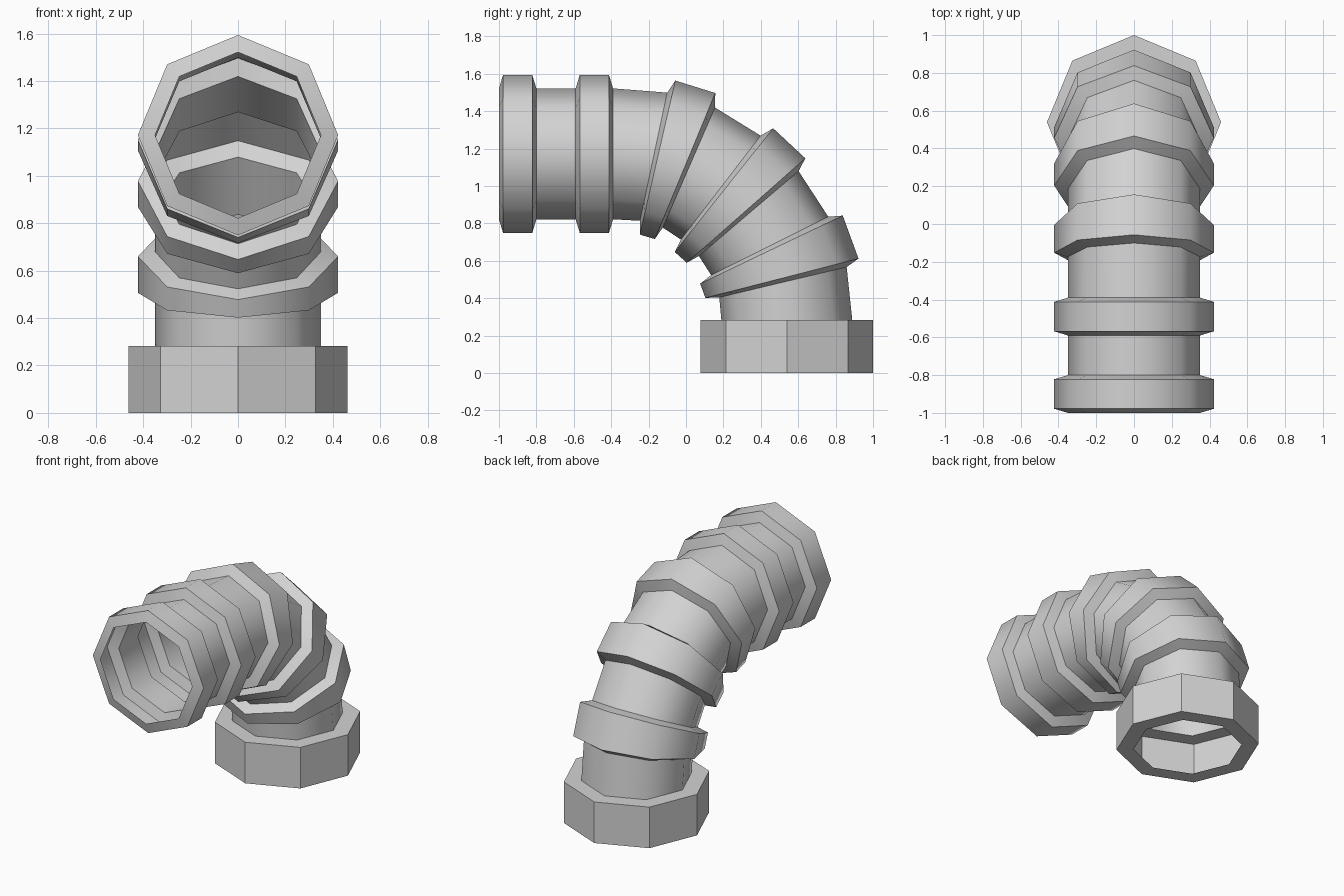
import bpy, bmesh
from math import sin, cos, pi, radians

SIDES = 8
TUBE_R = 0.35
BAND_R = 0.4225
COLLAR_R = 0.461
BEVEL = 0.022

cube = bpy.data.objects.get("Cube")
if cube:
    bpy.data.objects.remove(cube, do_unlink=True)

grey = bpy.data.materials.new("plain grey")
grey.use_nodes = True
grey.diffuse_color = (0.65, 0.65, 0.65, 1)
bsdf = next(n for n in grey.node_tree.nodes if n.type == 'BSDF_PRINCIPLED')
bsdf.inputs["Base Color"].default_value = grey.diffuse_color


def ring(bm, y, z, tilt, r):
    """Octagon across the pipe; tilt 0 looks along y, 90 looks straight down."""
    t = radians(tilt)
    verts = []
    for k in range(SIDES):
        a = 2 * pi * k / SIDES
        up = r * cos(a)
        verts.append(bm.verts.new((r * sin(a), y + up * sin(t), z + up * cos(t))))
    return verts


def swept(name, stations, smooth):
    """Open sheet joining consecutive octagons."""
    bm = bmesh.new()
    rings = [ring(bm, *s) for s in stations]
    for a, b in zip(rings, rings[1:]):
        for k in range(SIDES):
            n = (k + 1) % SIDES
            bm.faces.new((a[k], a[n], b[n], b[k]))
    mesh = bpy.data.meshes.new(name)
    bm.to_mesh(mesh)
    bm.free()
    mesh.materials.append(grey)
    ob = bpy.data.objects.new(name, mesh)
    bpy.context.collection.objects.link(ob)
    if smooth:
        bpy.ops.object.select_all(action='DESELECT')
        ob.select_set(True)
        bpy.context.view_layer.objects.active = ob
        bpy.ops.object.shade_smooth_by_angle(angle=radians(50))
    return ob


def band(start, end):
    """Raised band with sloped shoulders down to the tube on both sides."""
    (y0, z0, t0), (y1, z1, t1) = start, end
    c0, s0, c1, s1 = cos(radians(t0)), sin(radians(t0)), cos(radians(t1)), sin(radians(t1))
    return [(y0 - BEVEL * c0, z0 + BEVEL * s0, t0 - 1 if t0 else 0, TUBE_R),
            (y0, z0, t0, BAND_R),
            (y1, z1, t1, BAND_R),
            (y1 + BEVEL * c1, z1 - BEVEL * s1, t1 + 1 if t1 else 0, TUBE_R)]


# Ribbed elbow: two straight bands, then three wedge bands round the bend
bands = [
    ((-0.978, 1.172, 0), (-0.822, 1.172, 0)),
    ((-0.568, 1.172, 0), (-0.412, 1.172, 0)),
    ((-0.152, 1.152, 13), (-0.005, 1.107, 22.5)),
    ((0.203, 0.978, 38.5), (0.321, 0.869, 48.6)),
    ((0.457, 0.660, 64.5), (0.513, 0.507, 75.6)),
]
path = [s for b in bands for s in band(*b)]
path.append((0.539, 0.283, 90, TUBE_R))
swept("ribbed_elbow_pipe", path, True)

# Base collar: hollow octagonal foot with an open hole underneath
swept("base_collar", [
    (0.539, 0.283, 90, TUBE_R),
    (0.539, 0.283, 90, COLLAR_R),
    (0.539, 0, 90, COLLAR_R),
    (0.539, 0, 90, TUBE_R),
], False)
